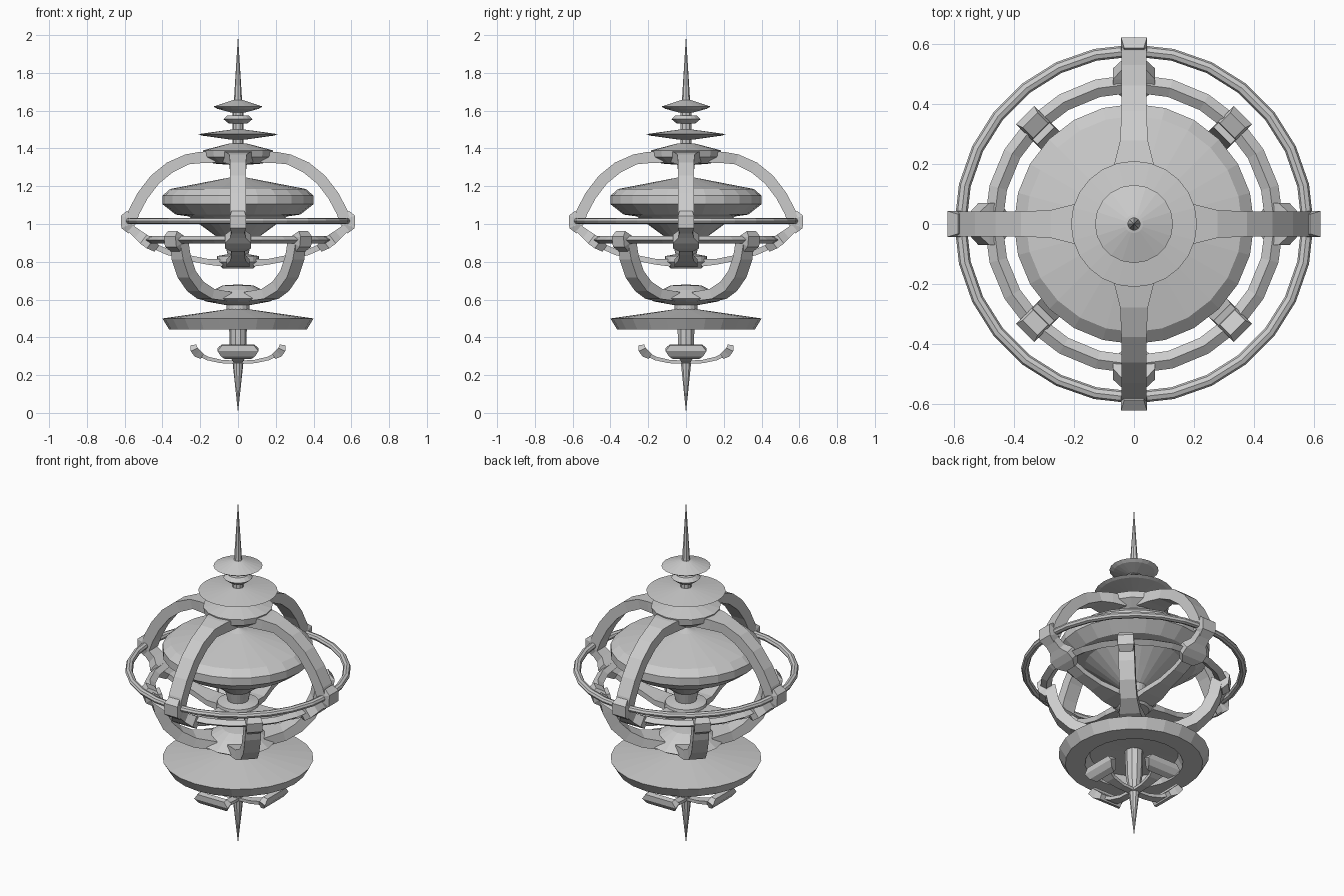
import bpy, bmesh
from math import sin, cos, pi, sqrt
from mathutils import Vector


def finish(bm, name):
    bmesh.ops.remove_doubles(bm, verts=bm.verts, dist=1e-5)
    bmesh.ops.recalc_face_normals(bm, faces=bm.faces)
    me = bpy.data.meshes.new(name)
    bm.to_mesh(me)
    bm.free()
    ob = bpy.data.objects.new(name, me)
    bpy.context.collection.objects.link(ob)
    return ob


def lathe(name, profile, sides=24, closed=False):
    """Spin an (r, z) profile round the z axis."""
    bm = bmesh.new()
    rings = [[bm.verts.new((r * cos(2 * pi * i / sides), r * sin(2 * pi * i / sides), z))
              for i in range(sides)] if r > 0 else [bm.verts.new((0, 0, z))]
             for r, z in profile]
    pairs = list(zip(rings, rings[1:]))
    if closed:
        pairs.append((rings[-1], rings[0]))
    for a, b in pairs:
        for i in range(sides):
            j = (i + 1) % sides
            quad = [a[i % len(a)], a[j % len(a)], b[j % len(b)], b[i % len(b)]]
            f = list(dict.fromkeys(quad))
            if len(f) > 2:
                bm.faces.new(f)
    return finish(bm, name)


def ring(name, R, z, rr, rz, sides, cross, turn=0.0):
    lathe(name, [(R + rr * cos(2 * pi * k / cross + turn), z + rz * sin(2 * pi * k / cross + turn))
                 for k in range(cross)], sides, True)


def ribs(name, path, offset=0.0):
    """Four bars; path holds (r, z, half width, thickness)."""
    bm = bmesh.new()
    P = [Vector(p[:2]) for p in path]
    for k in range(4):
        a = offset + k * pi / 2
        u, v = Vector((cos(a), sin(a), 0)), Vector((-sin(a), cos(a), 0))
        loops = []
        for i, (r, z, w, t) in enumerate(path):
            d = (P[min(i + 1, len(P) - 1)] - P[max(i - 1, 0)]).normalized()
            n = Vector((-d.y, d.x)) * t / 2
            loops.append([bm.verts.new(u * (r + s * n.x) + v * e * w + Vector((0, 0, z + s * n.y)))
                          for s, e in ((1, 1), (1, -1), (-1, -1), (-1, 1))])
        for A, B in zip(loops, loops[1:]):
            for i in range(4):
                j = (i + 1) % 4
                bm.faces.new((A[i], A[j], B[j], B[i]))
        bm.faces.new(loops[0])
        bm.faces.new(loops[-1][::-1])
    return finish(bm, name)


# Top spire and stacked discs
lathe("top_spike", [(0, 2.0), (0.022, 1.65), (0.022, 1.62), (0, 1.62)], 8)
lathe("finial_disc", [(0, 1.66), (0.03, 1.655), (0.13, 1.622), (0.11, 1.61), (0.035, 1.59), (0, 1.59)], 20)
lathe("small_collar", [(0, 1.575), (0.055, 1.575), (0.077, 1.555), (0.05, 1.533), (0, 1.533)], 16)
lathe("upper_disc", [(0, 1.505), (0.035, 1.5), (0.21, 1.476), (0.19, 1.468), (0.04, 1.447), (0, 1.447)], 24)
lathe("upper_shaft", [(0, 1.61), (0.03, 1.61), (0.03, 1.40), (0, 1.40)], 10)

# Upper cage: hub cap, axial arms, big ring and clasps
lathe("upper_hub", [(0, 1.43), (0.05, 1.425), (0.185, 1.39), (0.18, 1.355), (0.13, 1.32), (0, 1.31)], 16)
ribs("upper_arms", [(0.12, 1.355, 0.08, 0.06), (0.2, 1.352, 0.065, 0.06), (0.27, 1.342, 0.046, 0.055),
                    (0.36, 1.30, 0.042, 0.06), (0.44, 1.235, 0.042, 0.06), (0.505, 1.15, 0.042, 0.06),
                    (0.55, 1.065, 0.042, 0.06), (0.572, 1.0, 0.042, 0.055)])
ring("main_ring", 0.578, 1.016, 0.02, 0.017, 28, 8)
ribs("main_clasps", [(0.572, 1.05, 0.033, 0.05), (0.592, 1.035, 0.043, 0.06),
                     (0.59, 0.99, 0.043, 0.06), (0.565, 0.97, 0.033, 0.05)])

# Central disc with the tapering stem beneath it
lathe("central_disc", [(0, 1.26), (0.05, 1.245), (0.36, 1.185), (0.4, 1.15), (0.4, 1.105),
                       (0.33, 1.05), (0.26, 1.04), (0.15, 0.96), (0.07, 0.9), (0.055, 0.84),
                       (0.11, 0.83), (0.115, 0.80), (0.08, 0.765), (0, 0.765)], 24)

# Axial struts from the clasps down to the stem
ribs("strut_ends", [(0.585, 0.99, 0.035, 0.04), (0.53, 0.945, 0.04, 0.05), (0.50, 0.92, 0.07, 0.06),
                    (0.465, 0.895, 0.07, 0.06), (0.43, 0.87, 0.035, 0.04)])
ribs("stem_struts", [(0.46, 0.89, 0.035, 0.03), (0.37, 0.85, 0.035, 0.03),
                     (0.26, 0.82, 0.04, 0.03), (0.16, 0.80, 0.06, 0.03), (0.08, 0.795, 0.06, 0.04)])

# Lower cage: faceted ring, diagonal arms, clasps and hub
ring("lower_ring", 0.468, 0.916, 0.03, 0.02, 24, 4)
ribs("lower_arms", [(0.445, 0.92, 0.04, 0.06), (0.425, 0.82, 0.043, 0.06), (0.385, 0.735, 0.043, 0.06),
                    (0.32, 0.67, 0.045, 0.06), (0.24, 0.63, 0.055, 0.055), (0.13, 0.615, 0.08, 0.05)], pi / 4)
ribs("lower_clasps", [(0.465, 0.95, 0.035, 0.055), (0.475, 0.93, 0.043, 0.075),
                      (0.47, 0.895, 0.043, 0.075), (0.45, 0.875, 0.035, 0.055)], pi / 4)
lathe("lower_hub", [(0, 0.68), (0.08, 0.675), (0.13, 0.65), (0.195, 0.605),
                    (0.17, 0.59), (0.06, 0.57), (0.06, 0.53), (0, 0.53)], 16)

# Wide lower disc, hollow underneath
lathe("lower_disc", [(0, 0.555), (0.05, 0.55), (0.4, 0.5), (0.365, 0.442),
                     (0.26, 0.442), (0.235, 0.50), (0.05, 0.51), (0, 0.51)], 24)

# Bottom column, spike and curled feet
lathe("bottom_column", [(0, 0.54), (0.05, 0.54), (0.044, 0.36), (0.028, 0.26), (0, 0)], 10)
ribs("bottom_arms", [(0.0, 0.268, 0.02, 0.016), (0.09, 0.272, 0.022, 0.018), (0.16, 0.288, 0.03, 0.02),
                     (0.205, 0.31, 0.045, 0.022)])
ribs("bottom_tips", [(0.19, 0.298, 0.07, 0.03), (0.215, 0.315, 0.09, 0.045),
                     (0.232, 0.335, 0.108, 0.04), (0.236, 0.36, 0.085, 0.03)])
